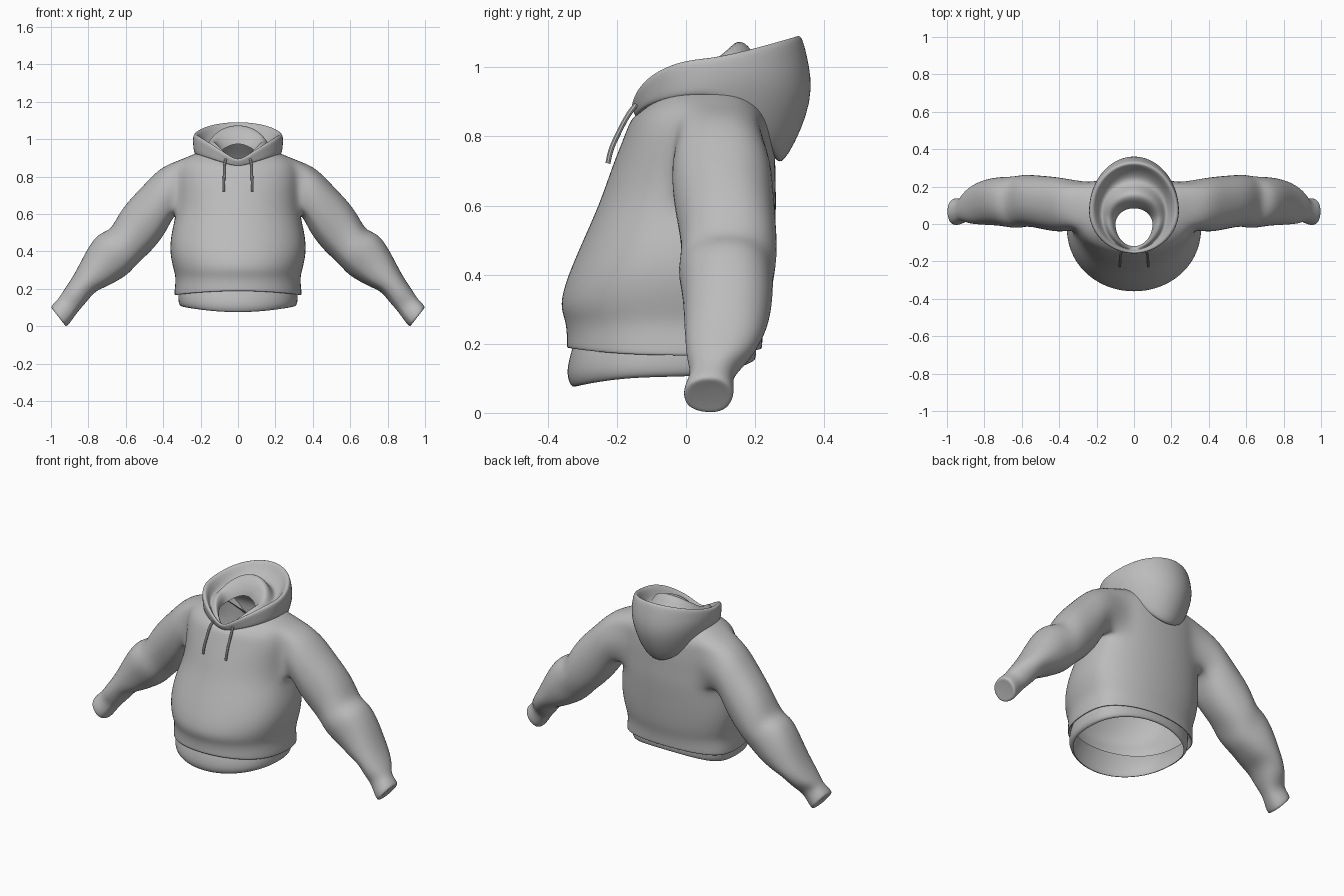
import bpy, bmesh, math
from mathutils import Vector

cube = bpy.data.objects.get("Cube")
if cube:
    bpy.data.objects.remove(cube, do_unlink=True)

fabric = bpy.data.materials.new("grey fabric")
fabric.use_nodes = True
GREY = (0.5, 0.5, 0.5, 1)
fabric.diffuse_color = GREY
fabric.node_tree.nodes["Principled BSDF"].inputs["Base Color"].default_value = GREY

COLS = 12  # columns from centre front to centre back


def half_ring(bm, front, side, back, fall=2, boxy=1.0, vee=False):
    """Half loop through front (y, z), side (x, y, z) and back (y, z)."""
    verts = []
    for j in range(COLS + 1):
        t = math.pi * j / COLS
        s, c = math.sin(t), math.cos(t)
        if c > 0:
            end, dip, depth = front, 1 - s if vee else c * c, c ** boxy
        else:
            end, dip, depth = back, abs(c) ** fall, abs(c) ** (boxy * boxy)
        y = side[1] + (end[0] - side[1]) * depth
        z = side[2] + (end[1] - side[2]) * dip
        verts.append(bm.verts.new((side[0] * s, y, z)))
    return verts


def skin(bm, lower, upper, closed=False, skip=()):
    n = len(lower)
    for j in range(n if closed else n - 1):
        k = (j + 1) % n
        if j not in skip:
            bm.faces.new((lower[j], lower[k], upper[k], upper[j]))


def finish(bm, name, levels=2):
    bmesh.ops.delete(bm, geom=[v for v in bm.verts if not v.link_faces], context='VERTS')
    mesh = bpy.data.meshes.new(name)
    bm.to_mesh(mesh)
    bm.free()
    mesh.materials.append(fabric)
    for p in mesh.polygons:
        p.use_smooth = True
    ob = bpy.data.objects.new(name, mesh)
    bpy.context.collection.objects.link(ob)
    mirror = ob.modifiers.new("Mirror", 'MIRROR')
    mirror.use_clip = True
    sub = ob.modifiers.new("Subdivision", 'SUBSURF')
    sub.levels = sub.render_levels = levels
    return ob


def shell(name, sections, **shape):
    bm = bmesh.new()
    rings = [half_ring(bm, *s, **shape) for s in sections]
    for a, b in zip(rings, rings[1:]):
        skin(bm, a, b)
    return finish(bm, name)


BOXY = .82  # squareness of the body and waistband

# Body: hem, belly, chest, shoulders and neckline
BODY = [
    ((-.32, .22), (.315, 0, .21), (.20, .23)),
    ((-.335, .19), (.33, 0, .17), (.21, .19)),
    ((-.35, .185), (.345, 0, .16), (.222, .18)),
    ((-.347, .215), (.342, 0, .20), (.222, .21)),
    ((-.35, .265), (.335, 0, .26), (.227, .26)),
    ((-.37, .31), (.35, 0, .31), (.24, .31)),
    ((-.348, .39), (.37, 0, .40), (.25, .40)),
    ((-.30, .50), (.36, .02, .50), (.257, .50)),
    ((-.255, .60), (.335, .05, .59), (.263, .60)),
    ((-.227, .68), (.33, .06, .66), (.26, .67)),
    ((-.205, .74), (.33, .06, .74), (.26, .74)),
    ((-.18, .80), (.33, .06, .82), (.255, .80)),
    ((-.165, .84), (.31, .07, .89), (.25, .85)),
    ((-.15, .86), (.22, .06, .93), (.215, .90)),
    ((-.13, .86), (.14, .03, .95), (.13, .985)),
]
ROW0, ROW1, COL0, COL1 = 8, 12, 5, 9  # armhole bounds in the body grid

# Sleeve stations: top (x, z), bottom (x, z), front y, back y
SLEEVE = [
    ((.41, .855), (.345, .59), -.045, .25),
    ((.50, .757), (.39, .49), -.04, .258),
    ((.60, .655), (.46, .405), -.02, .265),
    ((.65, .575), (.51, .36), -.015, .268),
    ((.685, .51), (.55, .32), -.025, .262),
    ((.748, .497), (.59, .275), -.02, .255),
    ((.805, .415), (.64, .245), -.01, .255),
    ((.855, .315), (.70, .212), -.008, .243),
    ((.895, .245), (.765, .188), -.004, .225),
    ((.937, .185), (.81, .128), 0, .19),
    ((.955, .152), (.855, .08), .015, .137),
    ((.985, .122), (.89, .028), -.005, .14),
    ((1.003, .10), (.92, -.008), -.01, .14),
    ((.985, .086), (.93, .015), .012, .118),
]
FULLNESS = 1.03  # keeps the girth after smoothing

bm = bmesh.new()
rows = [half_ring(bm, *s, boxy=BOXY) for s in BODY]
for i in range(len(rows) - 1):
    hole = range(COL0, COL1) if ROW0 <= i < ROW1 else ()
    skin(bm, rows[i], rows[i + 1], skip=hole)
loop = [rows[ROW0][j] for j in range(COL0, COL1)]
loop += [rows[i][COL1] for i in range(ROW0, ROW1)]
loop += [rows[ROW1][j] for j in range(COL1, COL0, -1)]
loop += [rows[i][COL0] for i in range(ROW1, ROW0, -1)]

# Sleeve grown out of the armhole, one loop per station, closed at the cuff
centre = sum((v.co for v in loop), Vector()) / len(loop)
wide = max(abs(v.co.y - centre.y) for v in loop)
tall = max(abs(v.co.z - centre.z) for v in loop)
angles = [math.atan2((v.co.z - centre.z) / tall, (v.co.y - centre.y) / wide) for v in loop]
previous = loop
for top, bottom, y0, y1 in SLEEVE:
    hi, lo = Vector((top[0], 0, top[1])), Vector((bottom[0], 0, bottom[1]))
    mid = (hi + lo) / 2 + Vector((0, (y0 + y1) / 2, 0))
    up = (hi - lo) / 2 * FULLNESS
    across = Vector((0, (y1 - y0) / 2 * FULLNESS, 0))
    ring = [bm.verts.new(mid + up * math.sin(a) + across * math.cos(a)) for a in angles]
    skin(bm, previous, ring, closed=True)
    previous = ring
bm.faces.new(previous)
finish(bm, "body_and_sleeves")

# Waistband hanging below the hem
shell("waistband", [
    ((-.325, .075), (.30, -.03, .105), (.19, .15)),
    ((-.335, .075), (.313, -.03, .108), (.20, .15)),
    ((-.35, .11), (.323, -.03, .13), (.205, .17)),
    ((-.338, .17), (.322, -.02, .18), (.205, .19)),
    ((-.32, .22), (.315, 0, .21), (.20, .23)),
], boxy=BOXY)

# Hood: outer wall up to the rim, then the lining down to the neck
shell("hood", [
    ((-.13, .855), (.20, .06, .915), (.235, .77)),
    ((-.145, .85), (.228, .06, .917), (.265, .718)),
    ((-.15, .855), (.238, .06, .93), (.292, .722)),
    ((-.155, .862), (.243, .07, .975), (.378, .905)),
    ((-.16, .87), (.243, .07, 1.01), (.352, 1.04), 1.3),
    ((-.16, .88), (.238, .07, 1.027), (.337, 1.095), 1.2),
    ((-.15, .885), (.218, .07, 1.027), (.318, 1.092), 1.2),
    ((-.143, .875), (.20, .065, 1.0), (.29, 1.04), 1.3),
    ((-.14, .865), (.175, .05, .96), (.225, .99)),
    ((-.135, .86), (.155, .04, .985), (.18, 1.075), 1.2),
    ((-.13, .855), (.13, .03, .995), (.14, 1.08), 1.2),
    ((-.125, .85), (.105, .01, .96), (.095, 1.015)),
    ((-.12, .845), (.10, 0, .93), (.085, .975)),
], vee=True)

# Drawstrings
for name, s in (("left_drawstring", 1), ("right_drawstring", -1)):
    curve = bpy.data.curves.new(name, 'CURVE')
    curve.dimensions = '3D'
    curve.bevel_depth = .0075
    curve.bevel_resolution = 2
    curve.use_fill_caps = True
    path = [(.066, -.145, .892), (.072, -.165, .865), (.074, -.195, .81), (.076, -.217, .76), (.076, -.226, .722)]
    spline = curve.splines.new('BEZIER')
    spline.bezier_points.add(len(path) - 1)
    for point, (x, y, z) in zip(spline.bezier_points, path):
        point.co = (s * x, y, z)
        point.handle_left_type = point.handle_right_type = 'AUTO'
    curve.materials.append(fabric)
    string = bpy.data.objects.new(name, curve)
    bpy.context.collection.objects.link(string)
    bpy.ops.object.select_all(action='DESELECT')
    string.select_set(True)
    bpy.context.view_layer.objects.active = string
    bpy.ops.object.convert(target='MESH')
    bpy.ops.object.shade_smooth_by_angle()
